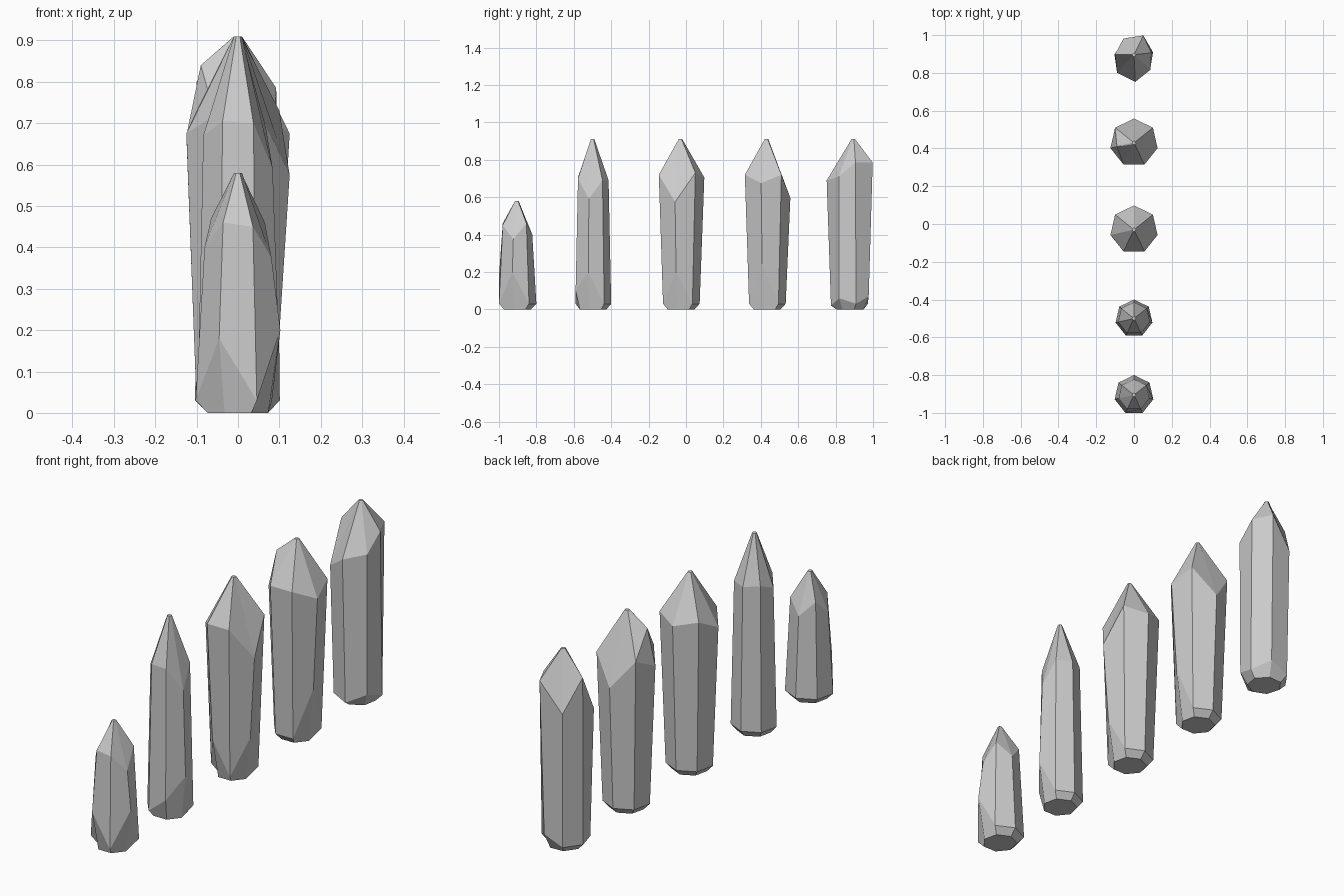
import bpy, bmesh
from math import cos, sin, radians, tau
from mathutils import Vector

SIDES = 7

default_cube = bpy.data.objects.get("Cube")
if default_cube:
    bpy.data.objects.remove(default_cube, do_unlink=True)

# Single stone colour
stone = bpy.data.materials.new("grey_crystal")
stone.use_nodes = True
colour = (0.6, 0.6, 0.6, 1.0)
stone.diffuse_color = colour
stone.node_tree.nodes["Principled BSDF"].inputs["Base Color"].default_value = colour


def ring(bm, centre, radii, heights, start):
    """Seven corners running counter-clockwise; scalars apply to every corner."""
    if not isinstance(radii, list):
        radii = [radii] * SIDES
    if not isinstance(heights, list):
        heights = [heights] * SIDES
    corners = []
    for i, (radius, height) in enumerate(zip(radii, heights)):
        angle = radians(start) + tau * i / SIDES
        corners.append(bm.verts.new((radius * cos(angle),
                                     centre + radius * sin(angle), height)))
    return corners


def crystal(name, centre, top, low_radius, low, high_radius, high,
            start=90, tip_centre=None, chip=None):
    """Prism with a bevelled foot, uneven shoulder and narrow pointed tip."""
    if tip_centre is None:
        tip_centre = centre
    bm = bmesh.new()
    rings = [
        ring(bm, centre, 0.075, 0.0, start),
        ring(bm, centre, low_radius, low, start),
        ring(bm, centre, high_radius, high, start),
        ring(bm, tip_centre, 0.01, top, start),
    ]
    for lower, upper in zip(rings, rings[1:]):
        for i in range(SIDES):
            j = (i + 1) % SIDES
            bm.faces.new((lower[i], lower[j], upper[j], upper[i]))
    bm.faces.new(list(reversed(rings[0])))
    bm.faces.new(rings[-1])

    # Optional bulge splitting one ridge of the tip
    if chip:
        corner, position = chip
        edge = bm.edges.get((rings[2][corner], rings[3][corner]))
        _, bump = bmesh.utils.edge_split(edge, rings[2][corner], 0.5)
        bump.co = Vector(position)
        bmesh.ops.triangulate(bm, faces=list(bump.link_faces))

    bmesh.ops.recalc_face_normals(bm, faces=bm.faces)
    mesh = bpy.data.meshes.new(name)
    bm.to_mesh(mesh)
    bm.free()
    mesh.materials.append(stone)
    obj = bpy.data.objects.new(name, mesh)
    bpy.context.collection.objects.link(obj)
    return obj


# Corner order: back, back right, right, front right, front left, left, back left
foot = [0.03, 0.03, 0.03, 0.18, 0.03, 0.2, 0.03]

crystal("small_crystal", -0.905, 0.58, 0.105, foot,
        0.083, [0.4, 0.47, 0.4, 0.46, 0.45, 0.375, 0.46])

crystal("slender_crystal", -0.5, 0.91, 0.1,
        [0.03, 0.03, 0.03, 0.03, 0.1, 0.2, 0.03],
        0.086, [0.69, 0.7, 0.67, 0.705, 0.7, 0.59, 0.69])

crystal("middle_crystal", -0.03, 0.91, 0.103, foot,
        0.128, [0.705, 0.73, 0.675, 0.72, 0.72, 0.575, 0.73])

crystal("broad_crystal", 0.43, 0.91, 0.103,
        [0.03, 0.03, 0.03, 0.03, 0.03, 0.25, 0.03],
        0.128, [0.595, 0.725, 0.67, 0.72, 0.72, 0.675, 0.72],
        chip=(2, (-0.09, 0.41, 0.84)))

# The rear stone is turned round, so its list begins at the front corner
crystal("rear_crystal", 0.88, 0.91, 0.105,
        [0.02, 0.06, 0.03, 0.07, 0.03, 0.03, 0.03],
        [0.128, 0.108, 0.096, 0.128, 0.116, 0.102, 0.12],
        [0.69, 0.71, 0.785, 0.785, 0.65, 0.8, 0.62],
        start=273, tip_centre=0.895)
